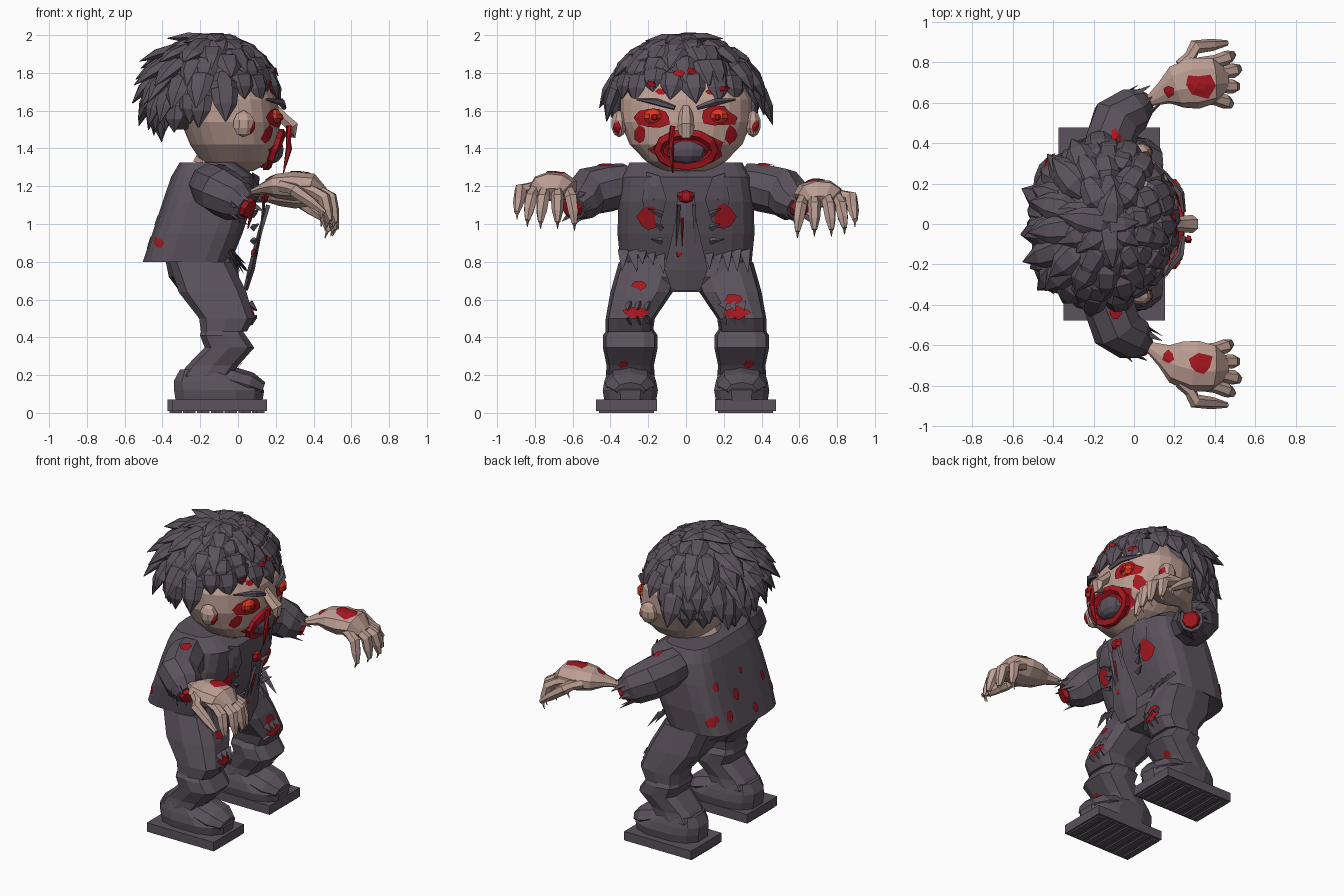
import bpy, math, random
import bmesh
from mathutils import Vector as V
from mathutils.bvhtree import BVHTree

if "Cube" in bpy.data.objects:
    bpy.data.objects.remove(bpy.data.objects["Cube"])

random.seed(7)
R = random.uniform


def material(name, c):
    m = bpy.data.materials.new(name)
    m.diffuse_color = (*c, 1)
    m.use_nodes = True
    m.node_tree.nodes["Principled BSDF"].inputs["Base Color"].default_value = m.diffuse_color
    return m


DARK = material("dark_cloth", (0.105, 0.085, 0.108))
SKIN = material("pale_skin", (0.50, 0.34, 0.29))
RED = material("blood_red", (0.38, 0.008, 0.014))
EYE = material("eye_orange", (0.75, 0.04, 0.015))
TREES = {}


def make(name, parts, mat):
    verts, faces = [], []
    for vs, fs in parts:
        o = len(verts)
        verts += [tuple(v) for v in vs]
        faces += [[i + o for i in f] for f in fs]
    me = bpy.data.meshes.new(name)
    me.from_pydata(verts, [], faces)
    bm = bmesh.new()
    bm.from_mesh(me)
    bmesh.ops.recalc_face_normals(bm, faces=bm.faces)
    bm.to_mesh(me)
    bm.free()
    me.materials.append(mat)
    ob = bpy.data.objects.new(name, me)
    bpy.context.collection.objects.link(ob)
    TREES[name] = BVHTree.FromPolygons(verts, faces)
    return ob


def skin_rings(rings):
    n = len(rings[0])
    vs = [v for r in rings for v in r]
    fs = [[k * n + i, k * n + (i + 1) % n, (k + 1) * n + (i + 1) % n, (k + 1) * n + i]
          for k in range(len(rings) - 1) for i in range(n)]
    return vs, fs + [list(range(n))[::-1], list(range(len(vs) - n, len(vs)))]


def stack(rows, n=12, p=0.6):
    """Horizontal rounded-box rings: z, cx, cy, rx, ry."""
    sp = lambda t: math.copysign(abs(t) ** p, t)
    return skin_rings([[V((cx + rx * sp(math.cos((i + .5) * math.tau / n)),
                           cy + ry * sp(math.sin((i + .5) * math.tau / n)), z))
                        for i in range(n)] for z, cx, cy, rx, ry in rows])


def tube(pts, radii, n=6, flat=1.0, up=V((0, 0, 1))):
    """Tapered tube; flat scales thickness along up."""
    pts = [V(p) for p in pts]
    rings = []
    for k, p in enumerate(pts):
        d = (pts[min(k + 1, len(pts) - 1)] - pts[max(k - 1, 0)]).normalized()
        s = d.cross(up).normalized()
        u = s.cross(d)
        rings.append([p + s * radii[k] * math.cos(i * math.tau / n) + u * radii[k] * flat * math.sin(i * math.tau / n)
                      for i in range(n)])
    return skin_rings(rings)


def blob(c, r, n=10, m=7):
    return stack([(c[2] - r[2] * math.cos(math.pi * (k + .15) / (m + .3)), c[0], c[1],
                   r[0] * math.sin(math.pi * (k + .15) / (m + .3)),
                   r[1] * math.sin(math.pi * (k + .15) / (m + .3))) for k in range(m + 1)], n, 1)


def patch(target, o, d, ru, rv, n=9, off=0.008, jag=0.35):
    """Irregular stain projected on a part from point o along d."""
    o, d = V(o), V(d).normalized()
    u = d.cross(V((0, 0, 1))).normalized() if abs(d.z) < .9 else V((0, 1, 0))
    w = u.cross(d)
    k = [R(1 - jag, 1 + jag * .4) for _ in range(n)]
    vs, miss = [], set()
    for t in (.02, .5, 1):
        for i in range(n):
            a = i * math.tau / n
            q = o + u * ru * t * k[i] * math.cos(a) + w * rv * t * k[i] * math.sin(a)
            h = TREES[target].ray_cast(q, d)
            if not h[0]:
                miss.add(len(vs))
            vs.append((h[0] or q) - d * off)
    fs = [[r * n + i, r * n + (i + 1) % n, (r + 1) * n + (i + 1) % n, (r + 1) * n + i] for r in (0, 1) for i in range(n)]
    return vs, [f for f in fs if not miss & set(f)]


# Torso, pelvis and collar
make("jacket", [stack([(.80, -.27, 0, .235, .35), (.95, -.215, 0, .24, .365), (1.12, -.16, 0, .24, .36),
                       (1.25, -.13, 0, .225, .34), (1.325, -.16, 0, .15, .30)], 20, .5)], DARK)
make("pelvis", [stack([(.64, -.17, 0, .14, .16), (.72, -.18, 0, .19, .34), (.82, -.2, 0, .19, .33)], 12)], DARK)
make("neck", [tube([(-.1, 0, 1.27), (-.04, 0, 1.40)], [.15, .14], 8)], SKIN)

# Lapels, necktie and torn hems
lap = [patch("jacket", (.6, s * .17, 1.13), (-1, 0, 0), .075, .17, 6, .022, .2) for s in (-1, 1)]
make("lapels", lap, DARK)
make("necktie", [tube([(.14, 0, 1.17), (.13, 0, 1.02), (.07, 0, .76), (.04, 0, .65)], [.045, .055, .115, .075], 4, .16, V((1, 0, 0)))], DARK)
make("tie_knot", [blob((.14, 0, 1.145), (.025, .045, .035), 6, 4)], RED)
hem = []
for s in (-1, 1):
    for k in range(5):
        y = s * (.13 + .048 * k)
        hem.append(tube([(-.04, y, .86), (.02 + R(-.02, .05), y + R(-.02, .02), .73 + R(0, .06))], [.04, .002], 3, .4, V((1, 0, 0))))
    for k in range(3):
        hem.append(tube([(.08, s * .13, 1.05 - .07 * k), (.11, s * (.18 + R(-.03, .03)), 1.08 - .08 * k)], [.02, .003], 4))
    hem.append(tube([(.16, s * .04, 1.1), (.05, s * .06, .71)], [.012, .003], 3))
make("torn_hem", hem, DARK)

# Legs and shoes
for s, side in ((1, "left"), (-1, "right")):
    c = s * .295
    make(side + "_thigh", [stack([(.80, -.2, s * .19, .17, .165), (.64, -.135, s * .235, .185, .165),
                                  (.50, -.06, s * .295, .15, .13), (.43, -.075, s * .3, .125, .125)], 10)], DARK)
    make(side + "_shin", [stack([(.46, -.09, c, .1, .11), (.41, -.08, c, .125, .145), (.345, -.045, c, .135, .145),
                                 (.25, -.135, c, .14, .125), (.20, -.17, c, .14, .13), (.16, -.17, c, .12, .12)], 10)], DARK)
    make(side + "_shoe", [stack([(.06, -.1, c, .235, .14), (.12, -.1, c, .245, .15), (.17, -.13, c, .215, .14),
                                 (.23, -.18, c, .13, .12)], 12, .75),
                          tube([(-.14, c, .20), (-.04, c, .175), (.06, c, .145), (.13, c, .12)], [.11, .13, .13, .08], 8, .55)], DARK)
    ox = .012 * -s
    sole = [stack([(.01, -.11 + ox, s * .315, .255, .165), (.07, -.11 + ox, s * .315, .255, .165)], 4, .05)]
    for k in range(7):
        x = -.33 + .073 * k + ox
        sole.append(stack([(0, x, s * .315, .022, .15), (.02, x, s * .315, .022, .15)], 4, .1))
    make(side + "_sole", sole, DARK)
    th = side + "_thigh"
    make(side + "_knee_wound", [patch(th, (.5, s * .27, .53), (-1, 0, 0), .075, .04),
                                patch(th, (.5, s * .25, .68 if s < 0 else .60), (-1, 0, 0), .05, .03),
                                patch(side + "_shin", (.5, s * .33, .26), (-1, 0, 0), .03, .02)], RED)
    make(side + "_knee_tear", [tube([(.06, s * (.2 + .05 * k), .53 + e * .045), (.1, s * (.21 + .05 * k), .53 + e * R(.01, .03))],
                                    [.028, .002], 3) for k in range(3) for e in (-1, 1)], DARK)

    # Short torn sleeve, bent forward, with bloody end
    a, m, b = V((-.15, s * .31, 1.21)), V((-.085, s * .515, 1.17)), V((.045, s * .60, 1.09))
    make(side + "_sleeve", [tube([a, a.lerp(m, .45), m, m.lerp(b, .6), b], [.115, .128, .13, .115, .075], 9)], DARK)
    d = (b - m).normalized()
    make(side + "_arm_stump", [tube([b - d * .02, b + d * .025], [.065, .05], 8)], RED)
    u = d.cross(V((0, 0, 1))).normalized()
    w = u.cross(d)
    rag = []
    for k in range(8):
        q = u * math.cos(k * .785) + w * math.sin(k * .785)
        rag.append(tube([b - d * .06 + q * .085, b + d * R(.0, .07) + q * R(.07, .1)], [.03, .002], 3, .4, q))
    make(side + "_sleeve_rags", rag, DARK)
    make(side + "_sleeve_stain", [patch(side + "_sleeve", (-.09, s * .42, 1.6), (0, 0, -1), .05, .03)], RED)

    # Hand: wrist spike, palm and clawed fingers
    h = 1.16 if s > 0 else 1.20
    P = lambda x, y, z: V((x, s * y, h + z))
    make(side + "_hand", [tube([P(.08, .61, -.03), P(.15, .65, -.01), P(.21, .68, 0), P(.30, .70, .0), P(.39, .71, 0), P(.45, .71, -.04)],
                               [.03, .06, .11, .132, .115, .06], 9, .6)], SKIN)
    fing, claw = [], []
    for y0, y1, x0, x1, z1 in ((.63, .59, .35, .48, -.20), (.68, .68, .39, .51, -.19), (.74, .77, .39, .52, -.19),
                               (.79, .84, .35, .49, -.18), (.78, .895, .26, .46, -.14)):
        kn = P((x0 + x1) / 2 + .035, y0 * .4 + y1 * .6, -.06)
        tip = P(x1, y1, z1)
        if y1 == .895:
            kn = P(.30, .875, -.02)
        fing.append(tube([P(x0 - .03, y0, 0), P(x0, y0, 0).lerp(kn, .5), kn, kn.lerp(tip, .55), tip],
                         [.034, .031, .036, .03, .014], 6))
        claw.append(tube([kn.lerp(tip, .9), tip + V((-.02, 0, -.035))], [.012, .002], 4))
    make(side + "_fingers", fing, SKIN)
    make(side + "_claws", claw, SKIN)
    make(side + "_hand_blood", [patch(side + "_hand", (.32, s * .70, 1.6), (0, 0, -1), .075, .09, 7, .006, .6),
                                patch(side + "_hand", (.17, s * .655, 1.6), (0, 0, -1), .03, .03, 6)], RED)

# Head, ears and nose
make("head", [stack([(1.28, -.02, 0, .10, .12), (1.33, -.01, 0, .185, .21), (1.42, -.02, 0, .235, .30),
                     (1.54, -.04, 0, .265, .35), (1.66, -.05, 0, .26, .35), (1.78, -.07, 0, .21, .28), (1.85, -.08, 0, .1, .15)], 24, .85)], SKIN)
make("ears", [blob((.03, s * .355, 1.53), (.06, .045, .07), 8, 5) for s in (-1, 1)], SKIN)
make("nose", [tube([(.19, 0, 1.62), (.24, 0, 1.56), (.29, 0, 1.515), (.29, 0, 1.48), (.21, 0, 1.47)], [.03, .04, .045, .04, .03], 6, .8, V((1, 0, .2)))], SKIN)

# Face: eyes, brows, mouth and blood
F = (-1, 0, 0)
face, balls, pupils, brows = [], [], [], []
for s in (-1, 1):
    face += [patch("head", (.6, s * .17, 1.565), F, .10, .06, 10, .01, .3),
             patch("head", (.6, s * .24, 1.47), F, .035, .05, 7), patch("head", (.6, s * .13, 1.70), F, .03, .02, 6),
             patch("ears", (.4, s * .37, 1.51), F, .025, .04, 6)]
    balls.append(blob((.19, s * .17, 1.57), (.045, .06, .042), 8, 5))
    pupils.append(blob((.23, s * .165, 1.565), (.012, .02, .018), 6, 4))
    brows += [tube([(.245, s * .06, 1.615), (.23, s * .15, 1.645), (.15, s * .26, 1.66)], [.012, .02, .005], 5)]
face += [patch("head", (.6, 0, 1.395), F, .20, .105, 18, .014, .2),
         tube([(.27, -.07, 1.52), (.27, -.08, 1.4), (.24, -.07, 1.27)], [.016, .018, .003], 5)]
mr = []
for k in range(13):
    q = V((.6, .145 * math.sin(k * math.tau / 12), 1.395 + .085 * math.cos(k * math.tau / 12)))
    mr.append(TREES["head"].ray_cast(q, V(F))[0] + V((.012, 0, 0)))
face.append(tube(mr, [.03] * 13, 5, .8, V((1, 0, .01))))
make("face_blood", face, RED)
make("eyes", balls, EYE)
make("pupils", pupils, RED)
make("eyebrows", brows, DARK)
make("open_mouth", [blob((.18, 0, 1.395), (.065, .115, .075), 10, 6)], DARK)

# Jacket stains front and back
st = [patch("jacket", (.6, s * .2, 1.04), F, .06, .08, 8, .026, .5) for s in (-1, 1)]
st += [patch("jacket", (-.9, y, z), (1, 0, 0), r, r * 1.2, 6) for y, z, r in
       ((.2, .9, .03), (.1, 1.0, .035), (-.05, .88, .03), (-.2, 1.02, .025), (.25, 1.1, .025), (0, 1.12, .02))]
st += [patch("jacket", (-.42, s * .7, .9), (0, -s, 0), .03, .04, 6) for s in (-1, 1)]
st += [blob((.085, -.035, .845), (.02, .025, .025), 6, 4), tube([(.14, -.02, 1.03), (.1, -.02, .87)], [.008, .006], 4)]
make("jacket_blood", st, RED)

# Hair: cap plus rings of big leaf-shaped tufts swept from the crown
HC, HR = V((-.125, 0, 1.675)), V((.29, .36, .275))
cap = blob(HC + V((-.02, 0, .02)), HR * .95, 16, 9)
cap = ([V((v.x, v.y, max(v.z, 1.70 - .5 * max(0, min(.45, .15 - v.x))))) for v in cap[0]], cap[1])
tufts = [cap]
for th, n in ((.12, 6), (.42, 10), (.72, 14), (1.0, 17), (1.28, 19), (1.54, 20), (1.8, 20), (2.02, 18)):
    for i in range(n):
        ph = (i + R(.2, .8)) * math.tau / n
        t = th + R(-.08, .08)
        front = math.cos(ph)
        if t > (1.62 - .30 * front if front > 0 else 1.62 - .42 * front):
            continue
        nrm = V((math.sin(t) * front, math.sin(t) * math.sin(ph), math.cos(t)))
        tan = V((math.cos(t) * front, math.cos(t) * math.sin(ph), -math.sin(t)))
        root = HC + nrm * HR * (.93 if t > 1.7 else 1) - tan * .06
        back = max(0, -front)
        d = (tan + nrm * (.18 + .32 * back * (th > .5)) + V((0, R(-.2, .2), 0))).normalized()
        L = R(.18, .25) + .05 * back - .05 * max(0, front)
        if t > 1.7:
            L *= .8
        tufts.append(tube([root, root + d * L * .25 + nrm * .015, root + d * L * .6 + nrm * .015, root + d * L],
                          [.035, .075, .062, .003], 6, .5, nrm))
make("hair", tufts, DARK)
make("hair_blood", [patch("hair", (.6, y, z), F, .035, .02, 6, .01) for y, z in ((-.18, 1.74), (-.04, 1.80), (.03, 1.81), (.2, 1.72))], RED)
